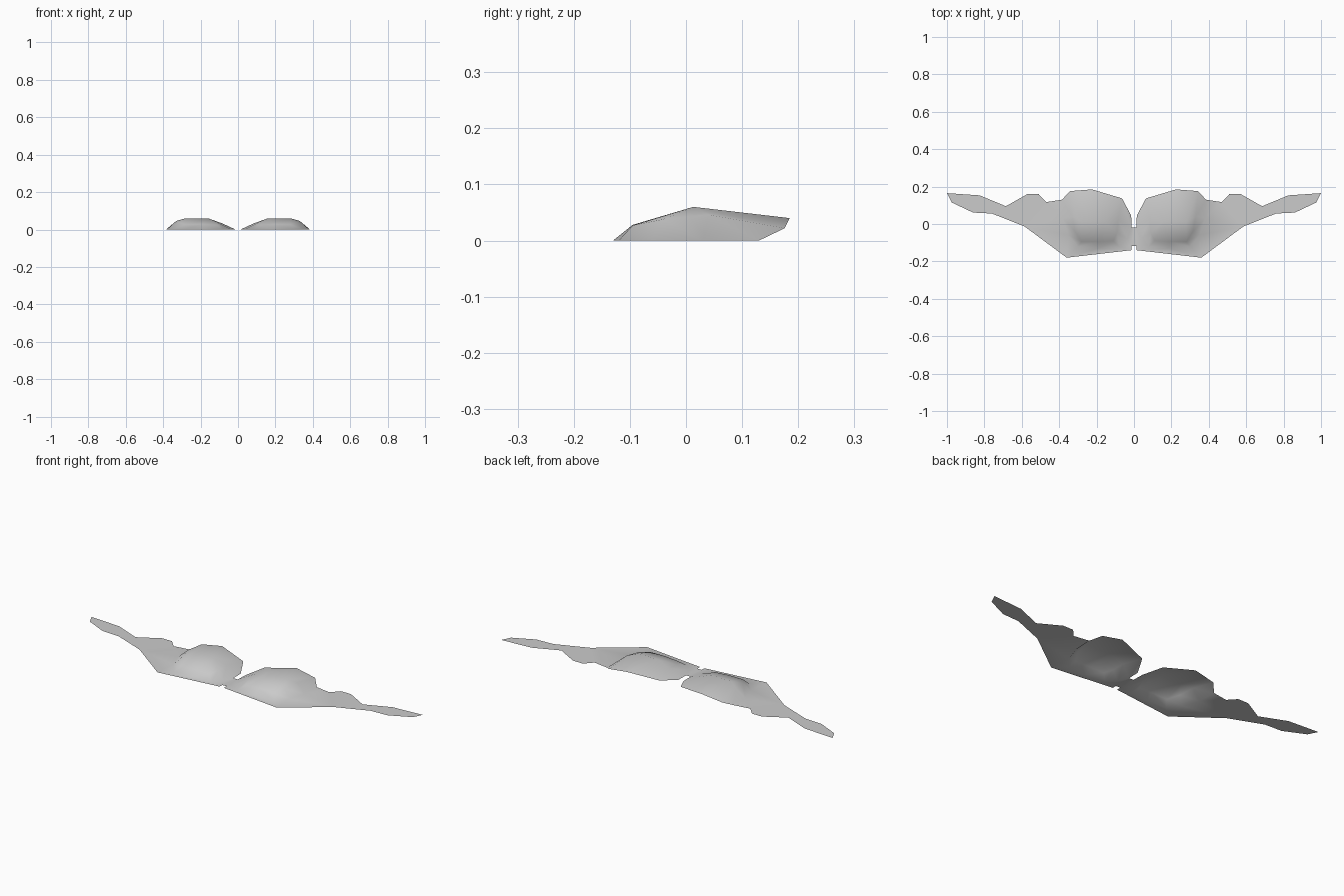
import bpy
import bmesh

cube = bpy.data.objects.get("Cube")
if cube:
    bpy.data.objects.remove(cube, do_unlink=True)

grey = bpy.data.materials.new("plain grey")
grey.use_nodes = True
grey.diffuse_color = (0.6, 0.6, 0.6, 1)
grey.node_tree.nodes["Principled BSDF"].inputs["Base Color"].default_value = (0.6, 0.6, 0.6, 1)

bm = bmesh.new()


def points(coords, z=0.0):
    """Make vertices; a point without a height lies at z."""
    return [bm.verts.new(c if len(c) == 3 else (*c, z)) for c in coords]


# Flat wing outline, from the centre front round the tip to the dome
wing = points([(0.013, -0.117), (0.013, -0.14), (0.36, -0.18), (0.585, -0.013),
               (0.76, 0.056), (0.86, 0.061), (0.975, 0.115), (1.0, 0.165),
               (0.825, 0.153), (0.685, 0.095), (0.57, 0.16), (0.51, 0.16),
               (0.47, 0.117)])

# Dome foot, from the outer back round the front to the inner back
foot = points([(0.385, 0.13), (0.38, 0.03), (0.35, -0.06), (0.3, -0.12),
               (0.19, -0.13), (0.08, -0.12), (0.035, -0.08), (0.013, -0.02),
               (0.015, 0.045)])
# Dome shoulder, one point above each foot point
shoulder = points([(0.342, 0.176, 0.022), (0.33, 0.04, 0.046), (0.315, -0.04, 0.038),
                   (0.28, -0.095, 0.027), (0.19, -0.095, 0.028), (0.11, -0.09, 0.024),
                   (0.09, -0.045, 0.028), (0.085, 0.02, 0.033), (0.064, 0.137, 0.018)])
# Dome crest and the raised lip at the back
outer_top, inner_top, lip = points([(0.28, 0.013, 0.06), (0.16, 0.013, 0.06),
                                    (0.225, 0.185, 0.04)])

# Flat wing runs up to the dome foot
bm.faces.new(wing + foot[:-1])

# Dome sides and shoulders
for i in range(len(foot) - 1):
    bm.faces.new((foot[i], foot[i + 1], shoulder[i + 1], shoulder[i]))
    if i == 3:
        bm.faces.new((shoulder[i], shoulder[i + 1], inner_top, outer_top))
    else:
        top = outer_top if i < 3 else inner_top
        bm.faces.new((shoulder[i], shoulder[i + 1], top))

# Dome back, sloping down to the open lip
bm.faces.new((shoulder[0], outer_top, lip))
bm.faces.new((outer_top, inner_top, lip))
bm.faces.new((inner_top, shoulder[-1], lip))

# Half of the narrow bridge between the sides
bridge = points([(0, -0.02), (0, -0.117)])
bm.faces.new((wing[0], foot[-2], *bridge))

# Turn every face upward
for face in bm.faces:
    face.normal_update()
    if face.normal.z < 0:
        face.normal_flip()
bmesh.ops.triangulate(bm, faces=[f for f in bm.faces if len(f.verts) > 4])

mesh = bpy.data.meshes.new("domed_wing_sheet")
bm.to_mesh(mesh)
bm.free()
mesh.materials.append(grey)
sheet = bpy.data.objects.new("domed_wing_sheet", mesh)
bpy.context.collection.objects.link(sheet)

# Mirror to the other side
mirror = sheet.modifiers.new("mirror", 'MIRROR')
mirror.use_clip = True
mirror.merge_threshold = 0.001

bpy.context.view_layer.objects.active = sheet
sheet.select_set(True)
bpy.ops.object.shade_smooth_by_angle(angle=1.0)
